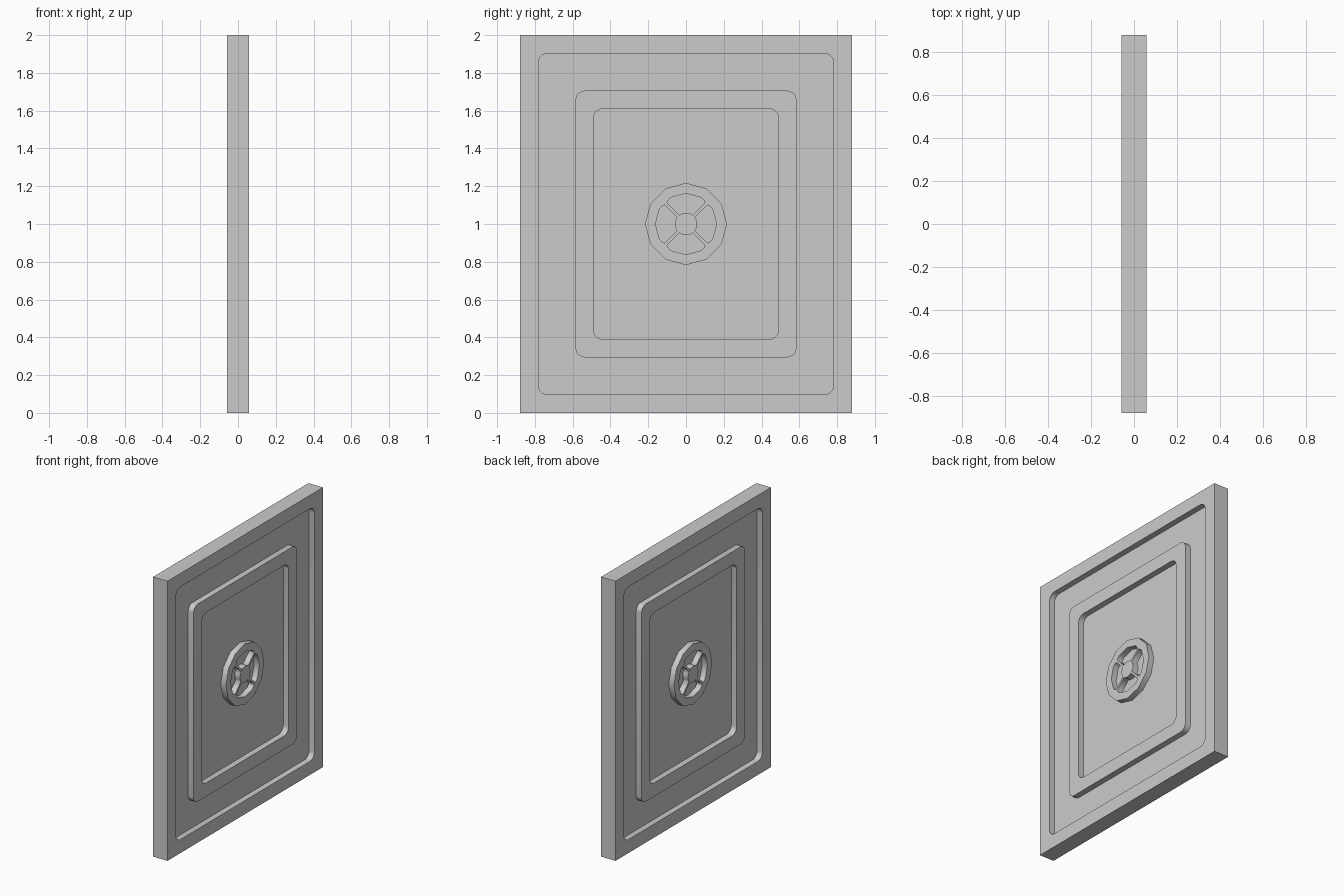
import bpy, math
from mathutils import Matrix

if "Cube" in bpy.data.objects:
    bpy.data.objects.remove(bpy.data.objects["Cube"])

FACE, FLOOR = 0.057, 0.015      # outer face and recessed face, measured from the middle plane
MID = 1.0                       # height of the door centre
# Profile plane: local x -> world y, local y -> world z, local z -> world x
PLANE = Matrix(((0, 0, 1, 0), (1, 0, 0, 0), (0, 1, 0, MID), (0, 0, 0, 1)))


def rounded_rect(hw, hh, r=0.05, n=5):
    pts = []
    for q, (sx, sy) in enumerate(((1, 1), (-1, 1), (-1, -1), (1, -1))):
        for i in range(n + 1):
            a = math.pi / 2 * (q + i / n)
            pts.append((sx * (hw - r) + r * math.cos(a), sy * (hh - r) + r * math.sin(a)))
    return pts


def ngon(radius, n):
    return [(radius * math.cos(2 * math.pi * i / n), radius * math.sin(2 * math.pi * i / n))
            for i in range(n)]


def plate(name, loops, side, x0, x1):
    """Flat plate with holes, spanning x0..x1 on one side of the door."""
    cu = bpy.data.curves.new(name, 'CURVE')
    cu.dimensions, cu.fill_mode = '2D', 'BOTH'
    cu.extrude = (x1 - x0) / 2
    for loop in loops:
        sp = cu.splines.new('POLY')
        sp.points.add(len(loop) - 1)
        for p, (u, v) in zip(sp.points, loop):
            p.co = (u, v, 0, 1)
        sp.use_cyclic_u = True
    ob = bpy.data.objects.new(name, cu)
    bpy.context.collection.objects.link(ob)
    ob.matrix_world = Matrix.Translation((side * (x0 + x1) / 2, 0, 0)) @ PLANE
    bpy.ops.object.select_all(action='DESELECT')
    ob.select_set(True)
    bpy.context.view_layer.objects.active = ob
    bpy.ops.object.convert(target='MESH')
    ob = bpy.context.object
    # weld caps to walls so the plate is a closed solid
    bpy.ops.object.mode_set(mode='EDIT')
    bpy.ops.mesh.select_all(action='SELECT')
    bpy.ops.mesh.remove_doubles(threshold=1e-5)
    bpy.ops.mesh.normals_make_consistent(inside=False)
    bpy.ops.object.mode_set(mode='OBJECT')
    return ob


# Door slab
bpy.ops.mesh.primitive_cube_add(size=1, location=(0, 0, MID))
door = bpy.context.object
door.name = "door_panel"
door.scale = (2 * FACE, 1.755, 2)
bpy.ops.object.transform_apply(location=True, rotation=False, scale=True)

# Recesses on both faces: outer moat around the raised ring, and inner panel
moat = [rounded_rect(0.782, 0.903), rounded_rect(0.585, 0.706)]
inner = [rounded_rect(0.49, 0.61)]
for side in (1, -1):
    for name, loops in (("moat_cutter", moat), ("inner_cutter", inner)):
        cutter = plate(name, loops, side, FLOOR, 0.1)
        mod = door.modifiers.new(name, 'BOOLEAN')
        mod.operation, mod.solver, mod.object = 'DIFFERENCE', 'EXACT', cutter
        bpy.context.view_layer.objects.active = door
        bpy.ops.object.modifier_apply(modifier=mod.name)
        bpy.data.objects.remove(cutter)

# Handwheel: twelve-sided rim and four spokes, cut from one profile
half = [(0, 0.162), (0.081, 0.14), (0.098, 0.122), (0.100, 0.111), (0.036, 0.047), (0.021, 0.056)]
opening = half + [(-u, v) for u, v in reversed(half[1:])]
wheel = [ngon(0.217, 12)]
for k in range(4):
    c, s = round(math.cos(k * math.pi / 2)), round(math.sin(k * math.pi / 2))
    wheel.append([(c * u - s * v, s * u + c * v) for u, v in opening])

for side, tag in ((1, "right"), (-1, "left")):
    plate("handwheel_" + tag, wheel, side, FLOOR, FACE - 0.001)
    plate("wheel_hub_" + tag, [ngon(0.058, 16)], side, FLOOR, FACE)
